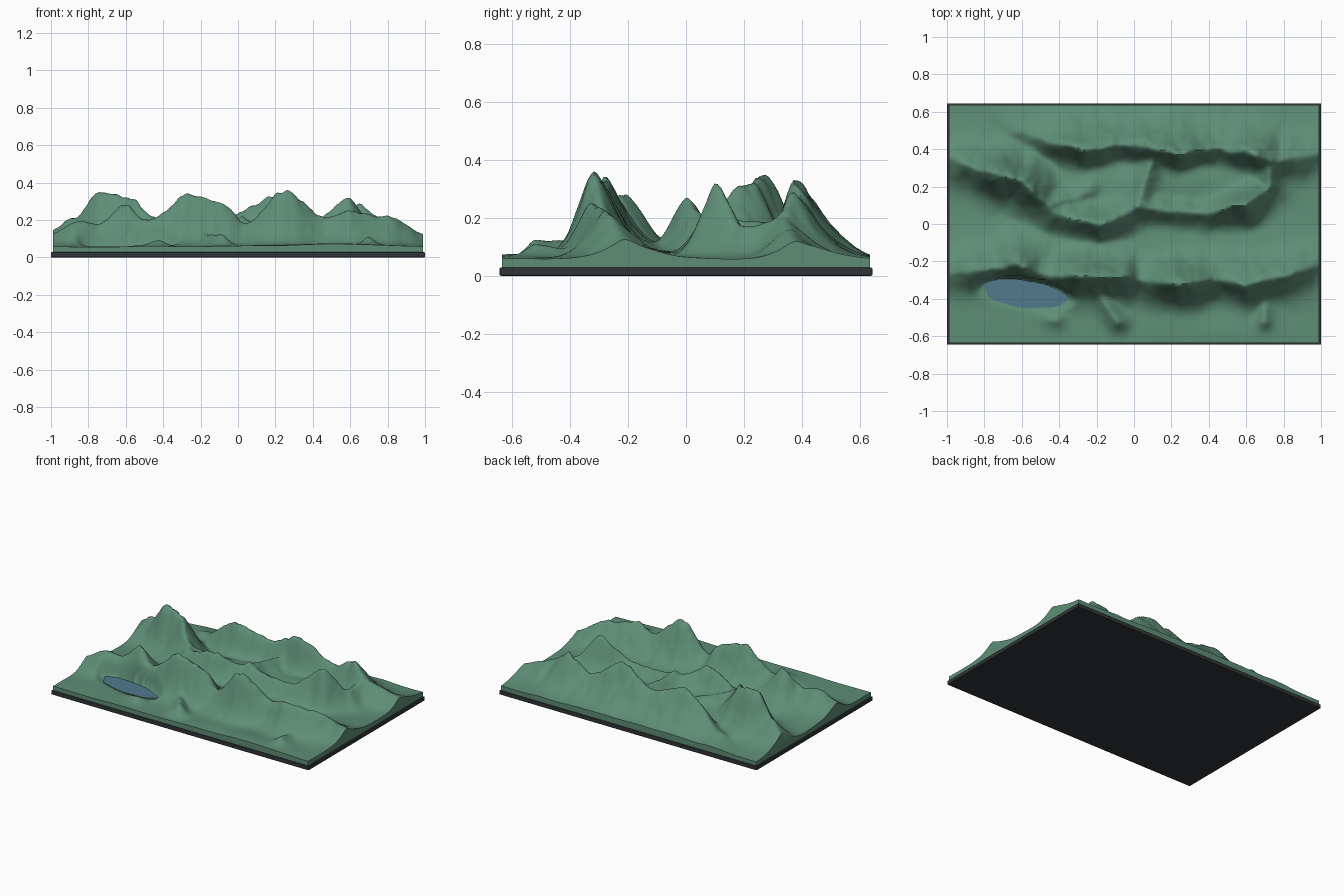
import bpy, bmesh, math
from mathutils import Vector, noise

if "Cube" in bpy.data.objects:
    bpy.data.objects.remove(bpy.data.objects["Cube"])


def material(name, rgb):
    m = bpy.data.materials.new(name)
    m.diffuse_color = (*rgb, 1)
    m.use_nodes = True
    m.node_tree.nodes["Principled BSDF"].inputs["Base Color"].default_value = m.diffuse_color
    return m


GREEN = material("hill green", (0.112, 0.268, 0.183))
BLUE = material("lake blue", (0.085, 0.195, 0.27))
DARK = material("tray charcoal", (0.03, 0.036, 0.038))

HX, HY, FLOOR = 0.99, 0.636, 0.058
LAKE_X, LAKE_Y, LAKE_A, LAKE_B = -0.585, -0.373, 0.225, 0.073
LAKE_TILT = math.radians(-8)

# Main crests: summits and saddles (x, y, height), then south and north slope width
RIDGES = [
    ([(-1.02, -.27, .12), (-.85, -.25, .195), (-.74, -.24, .18), (-.62, -.215, .28),
      (-.47, -.27, .2), (-.26, -.28, .34), (-.08, -.285, .29), (.04, -.29, .18),
      (.25, -.325, .355), (.47, -.29, .22), (.6, -.32, .245), (.78, -.285, .22),
      (1.02, -.2, .12)], .078, .12),
    ([(-1.02, .36, .13), (-.87, .31, .205), (-.73, .265, .358), (-.6, .225, .33),
      (-.42, .06, .2), (-.18, -.005, .265), (.02, .09, .175)], .083, .11),
    ([(.02, .09, .175), (.36, .06, .17), (.6, .1, .31), (.72, .2, .17),
      (.73, .34, .19)], .068, .075),
    ([(-.6, .49, .11), (-.27, .4, .3), (-.05, .43, .23), (.22, .39, .335),
      (.45, .41, .2), (.65, .37, .28), (.76, .33, .19), (1.02, .4, .12)], .075, .115),
]

# Side spurs: each leaves a crest and runs along a heading with a steady drop
for x, y, h, heading, length, drop in ((.02, .09, .17, 72, .28, -.01),
                                       (-.42, .1, .18, 25, .2, .05),
                                       (-.2, -.36, .12, -55, .2, -.005),
                                       (.7, -.4, .09, -90, .13, -.02),
                                       (-.53, -.5, .065, -5, .11, -.025)):
    a = math.radians(heading)
    end = (x + length * math.cos(a), y + length * math.sin(a), h - drop)
    w = 0.075 if y > 0 else 0.05
    RIDGES.append(([(x, y, h), end], w, w))


def ridge_height(x, y, pts, south, north):
    """Highest contribution of one crest line at a point."""
    best = 0
    p = Vector((x, y))
    for (ax, ay, ah), (bx, by, bh) in zip(pts, pts[1:]):
        a, ab = Vector((ax, ay)), Vector((bx - ax, by - ay))
        t = max(0, min(1, (p - a).dot(ab) / ab.length_squared))
        off = p - (a + ab * t)
        d = off.length
        mix = 0.5 + 0.5 * (off.y / d if d > 1e-6 else 0)
        w = south + (north - south) * mix
        s = t * t * (3 - 2 * t)
        h = ah + (bh - ah) * s - FLOOR
        best = max(best, h * math.exp(-(d / w) ** 1.55))
    return best


def lake_radius(x, y):
    dx, dy = x - LAKE_X, y - LAKE_Y
    c, s = math.cos(LAKE_TILT), math.sin(LAKE_TILT)
    return math.hypot((dx * c + dy * s) / LAKE_A, (dy * c - dx * s) / LAKE_B)


def terrain(x, y):
    # Wander the crest lines slightly so the slopes look eroded
    wx = x + 0.014 * noise.noise(Vector((x * 6, y * 6, 1)))
    wy = (y + 0.016 * noise.noise(Vector((x * 6, y * 6, 7)))
          + 0.01 * noise.noise(Vector((x * 14, y * 8, 2))))
    total = sum(ridge_height(wx, wy, *r) ** 4 for r in RIDGES) ** 0.25
    valley = 0.025 * math.exp(-((y + .1) / .12) ** 2) * (1 - x * x)
    basin = 0.06 * math.exp(-((y - .22) / .15) ** 2 - ((x - .1) / .55) ** 4)
    apron = 0.014 * math.exp(-((y + .58) / .12) ** 2 - ((x - .45) / .42) ** 4)
    rough = (0.006 * noise.noise(Vector((x * 4, y * 4, 3)))
             + 0.07 * total * noise.noise(Vector((x * 16, y * 16, 5)))
             + 0.04 * total * noise.noise(Vector((x * 30, y * 30, 9))))
    z = FLOOR + math.hypot(total, valley + basin + apron) + rough
    # Flat bed beneath the lake
    k = max(0, min(1, (lake_radius(x, y) - 1.0) / 0.3))
    return 0.052 + (z - 0.052) * k * k * (3 - 2 * k)


def add_object(name, bm, mat, angle=None):
    bmesh.ops.recalc_face_normals(bm, faces=bm.faces[:])
    mesh = bpy.data.meshes.new(name)
    bm.to_mesh(mesh)
    bm.free()
    mesh.materials.append(mat)
    ob = bpy.data.objects.new(name, mesh)
    bpy.context.collection.objects.link(ob)
    if angle:
        bpy.context.view_layer.objects.active = ob
        ob.select_set(True)
        bpy.ops.object.shade_smooth_by_angle(angle=math.radians(angle))
        ob.select_set(False)
    return ob


# Terrain block: height grid with walls down to the tray
NX, NY = 180, 116
bm = bmesh.new()
bmesh.ops.create_grid(bm, x_segments=NX, y_segments=NY, size=1)
for v in bm.verts:
    v.co.x *= HX
    v.co.y *= HY
    v.co.z = terrain(v.co.x, v.co.y)
rim = [e for e in bm.edges if e.is_boundary]
skirt = bmesh.ops.extrude_edge_only(bm, edges=rim)["geom"]
for v in skirt:
    if isinstance(v, bmesh.types.BMVert):
        v.co.z = 0.02
add_object("terrain", bm, GREEN, 60)

# Lake: thin plate with a wavering shore
bm = bmesh.new()
shore = []
for i in range(64):
    a = math.tau * i / 64
    r = 1 + 0.04 * math.sin(3 * a + 1) + 0.03 * math.sin(7 * a)
    p = Vector((LAKE_A * r * math.cos(a), LAKE_B * r * math.sin(a)))
    c, s = math.cos(LAKE_TILT), math.sin(LAKE_TILT)
    shore.append(bm.verts.new((LAKE_X + p.x * c - p.y * s,
                               LAKE_Y + p.x * s + p.y * c, 0.0525)))
face = bm.faces.new(shore)
top = bmesh.ops.extrude_face_region(bm, geom=[face])["geom"]
for v in top:
    if isinstance(v, bmesh.types.BMVert):
        v.co.z += 0.004
add_object("lake", bm, BLUE)

# Display tray with softened edges
bm = bmesh.new()
bmesh.ops.create_cube(bm, size=1)
for v in bm.verts:
    v.co = (v.co.x * 2, v.co.y * 1.29, (v.co.z + 0.5) * 0.028)
tray = add_object("tray", bm, DARK)
bevel = tray.modifiers.new("edge_bevel", "BEVEL")
bevel.width = 0.005
bevel.segments = 2
